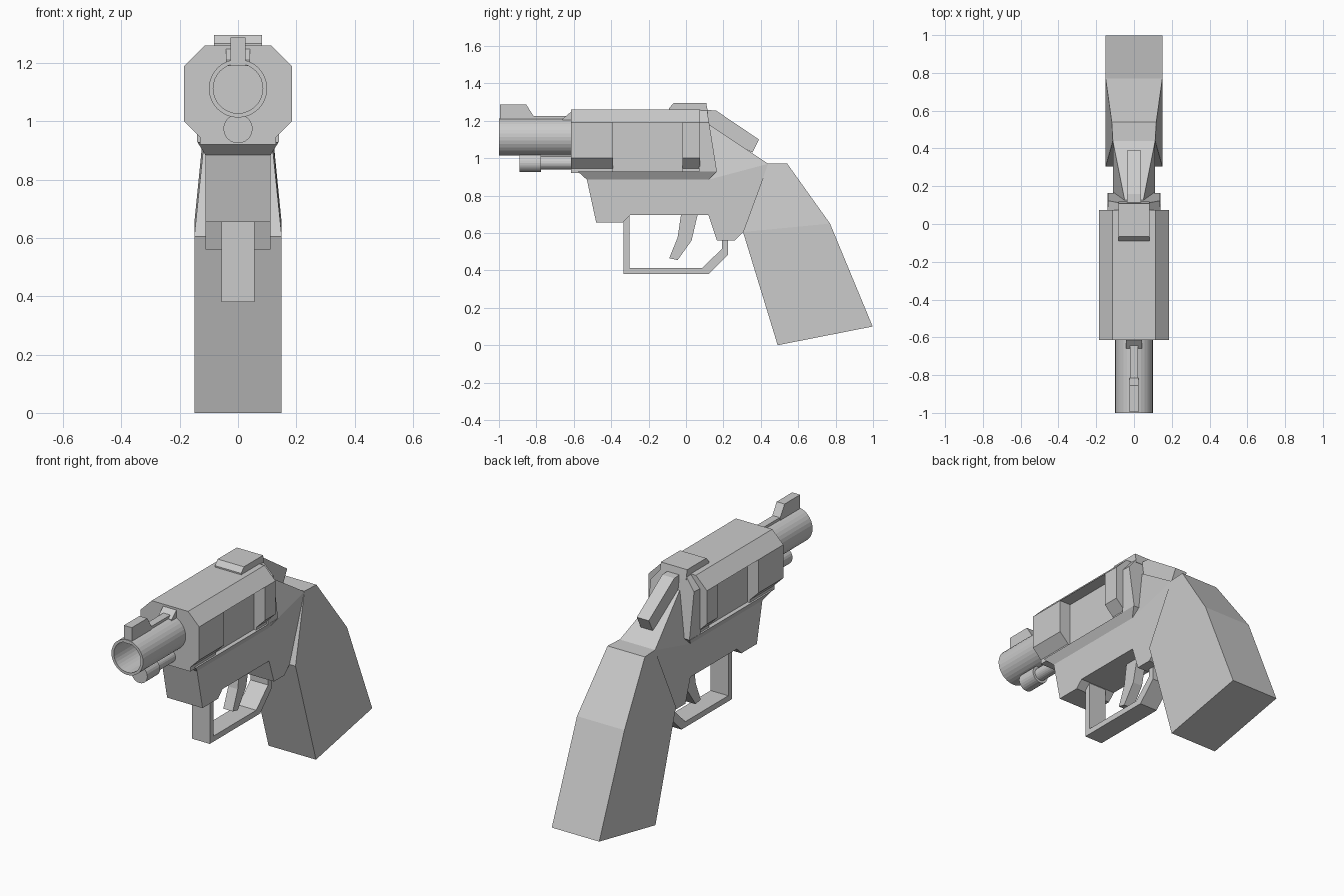
import bpy, bmesh, math
from mathutils import Matrix

cube = bpy.data.objects.get("Cube")
if cube:
    bpy.data.objects.remove(cube, do_unlink=True)

GREY = (0.6, 0.6, 0.6, 1.0)
metal = bpy.data.materials.new("plain grey")
metal.use_nodes = True
metal.diffuse_color = GREY
metal.node_tree.nodes["Principled BSDF"].inputs["Base Color"].default_value = GREY


def finish(name, bm):
    bmesh.ops.recalc_face_normals(bm, faces=bm.faces)
    mesh = bpy.data.meshes.new(name)
    bm.to_mesh(mesh)
    bm.free()
    mesh.materials.append(metal)
    ob = bpy.data.objects.new(name, mesh)
    bpy.context.collection.objects.link(ob)
    return ob


def side_solid(name, outline, width=None, panels=None):
    """Solid from a (y, z[, half width]) outline, mirrored across x."""
    bm = bmesh.new()
    n = len(outline)
    half = [width if width else p[2] for p in outline]
    left = [bm.verts.new((w, p[0], p[1])) for p, w in zip(outline, half)]
    right = [bm.verts.new((-w, p[0], p[1])) for p, w in zip(outline, half)]
    for panel in panels or [range(n)]:
        bm.faces.new([left[i] for i in panel])
        bm.faces.new([right[i] for i in reversed(panel)])
    for i in range(n):
        j = (i + 1) % n
        bm.faces.new((left[j], left[i], right[i], right[j]))
    return finish(name, bm)


def loft(name, sections):
    """Join equally long rings of points and cap both ends."""
    bm = bmesh.new()
    rings = [[bm.verts.new(p) for p in s] for s in sections]
    n = len(rings[0])
    for a, b in zip(rings, rings[1:]):
        for i in range(n):
            j = (i + 1) % n
            bm.faces.new((a[i], a[j], b[j], b[i]))
    bm.faces.new(rings[0])
    bm.faces.new(rings[-1])
    return finish(name, bm)


def mirrored(half):
    return half + [(-x, z) for x, z in reversed(half)]


def turned(name, z, profile, sides=32):
    """Round part along y from (y, radius) rings."""
    angles = [2 * math.pi * i / sides for i in range(sides)]
    return loft(name, [[(r * math.cos(a), y, z + r * math.sin(a)) for a in angles]
                       for y, r in profile])


def rect(w, y0, y1, z):
    return [(-w, y0, z), (w, y0, z), (w, y1, z), (-w, y1, z)]


# Eight-sided housing with a recess cut in each side
octagon = mirrored([(0.115, 1.26), (0.185, 1.19), (0.185, 1.0), (0.13, 0.945), (0.13, 0.92)])
housing = loft("housing", [[(x, y, z) for x, z in octagon] for y in (-0.615, 0.075)])
for side in (-1, 1):
    bm = bmesh.new()
    bmesh.ops.create_cube(bm, size=1, matrix=Matrix.Translation((side * 0.215, -0.205, 1.04))
                          @ Matrix.Diagonal((0.2, 0.37, 0.3, 1)))
    cutter = finish("recess_cutter", bm)
    cutter.hide_render = True
    cut = housing.modifiers.new("recess", 'BOOLEAN')
    cut.operation = 'DIFFERENCE'
    cut.solver = 'EXACT'
    cut.object = cutter
    bpy.context.view_layer.objects.active = housing
    bpy.ops.object.modifier_apply(modifier=cut.name)
    bpy.data.objects.remove(cutter, do_unlink=True)

# Flared ledge under the housing
loft("frame_ledge", [rect(0.112, -0.53, 0.12, 0.885), rect(0.14, -0.58, 0.165, 0.93)])

# Lower frame and its tapered rear
side_solid("frame", [(-0.53, 0.885), (-0.48, 0.655), (-0.34, 0.655), (-0.3, 0.695),
                     (0.12, 0.695), (0.165, 0.56), (0.26, 0.56), (0.305, 0.605),
                     (0.44, 0.97), (0.12, 0.885)], 0.112)
side_solid("frame_rear", [(0.06, 0.885, 0.112), (0.12, 0.885, 0.112), (0.44, 0.97, 0.112),
                          (0.13, 1.175, 0.05), (0.06, 1.175, 0.05)],
           panels=[(0, 1, 3, 4), (1, 2, 3)])

# Shield behind the housing
shield = mirrored([(0.08, 1.26), (0.14, 1.19), (0.14, 0.93)])


def shield_back(z):
    return 0.165 - (z - 0.93) * 0.16


loft("rear_shield", [[(x, 0.07, z) for x, z in shield],
                     [(x * 0.98, shield_back(z), z) for x, z in shield]])

# Sights and top rib
side_solid("rear_sight", [(-0.09, 1.25), (-0.09, 1.268), (-0.065, 1.296), (0.108, 1.296),
                          (0.118, 1.24)], 0.083)
side_solid("front_sight", [(-0.995, 1.19), (-0.995, 1.288), (-0.855, 1.288), (-0.815, 1.225),
                           (-0.815, 1.19)], 0.025)
side_solid("top_rib", [(-0.82, 1.19), (-0.82, 1.225), (-0.61, 1.225), (-0.61, 1.19)], 0.022)
side_solid("rib_wedge", [(-0.66, 1.19), (-0.66, 1.21), (-0.61, 1.252), (-0.61, 1.19)], 0.042)

# Hollow barrel and the rod below it
turned("barrel", 1.113, [(-0.61, 0.1), (-1.0, 0.1), (-1.0, 0.085), (-0.65, 0.085)])
turned("rod_tip", 0.975, [(-0.89, 0.05), (-0.775, 0.05)], 24)
turned("rod", 0.975, [(-0.78, 0.036), (-0.61, 0.036)], 24)

# Hammer
side_solid("hammer", [(0.1, 1.258), (0.16, 1.255), (0.39, 1.1), (0.355, 1.03), (0.1, 1.17)], 0.038)

# Trigger and its guard
side_solid("trigger", [(-0.025, 0.71), (-0.045, 0.575), (-0.09, 0.465), (-0.045, 0.455),
                       (0.03, 0.56), (0.065, 0.71)], 0.03)
side_solid("trigger_guard", [(-0.335, 0.66), (-0.335, 0.38), (0.12, 0.38), (0.225, 0.485),
                             (0.225, 0.57), (0.192, 0.57), (0.192, 0.515), (0.085, 0.412),
                             (-0.302, 0.412), (-0.302, 0.7)], 0.056)

# Grip, flaring towards the base
side_solid("grip", [(0.305, 0.605, 0.15), (0.44, 0.972, 0.112), (0.54, 0.972, 0.118),
                    (0.77, 0.65, 0.15), (0.998, 0.1, 0.15), (0.49, 0.0, 0.15)],
           panels=[(0, 1, 2, 3), (0, 3, 4, 5)])
